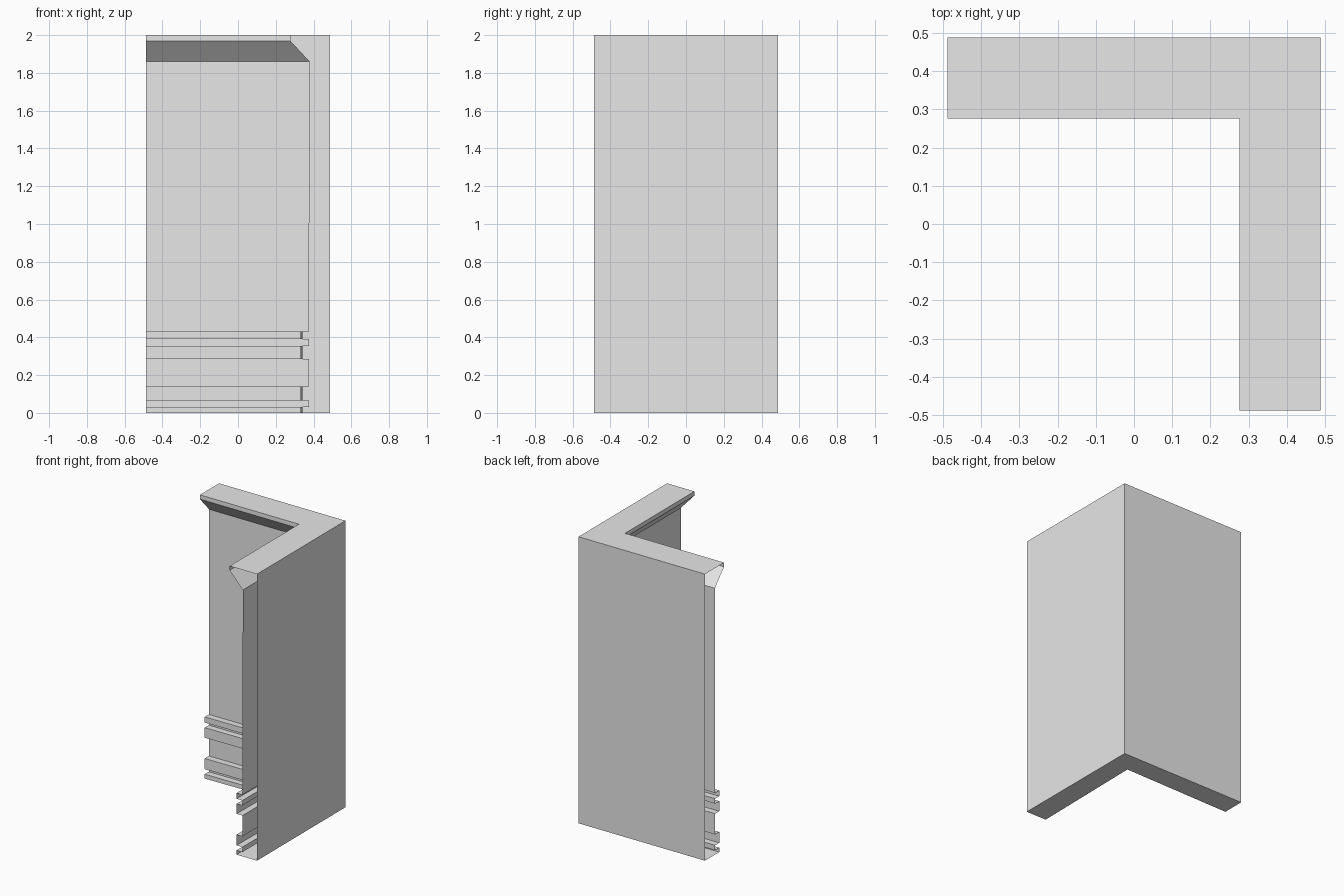
import bpy
import bmesh

cube = bpy.data.objects.get("Cube")
if cube:
    bpy.data.objects.remove(cube, do_unlink=True)

HALF = 0.488       # half the plan size
HEIGHT = 2.0
WALL = 0.112       # depth of the plain wall
STRIP = 0.158      # depth of the raised skirting strips
LIP = 0.211        # depth of the cornice lip
TAPER = 0.012      # strips get slightly shallower at the corner

# Single flat colour
grey = bpy.data.materials.new("plain_grey")
grey.use_nodes = True
colour = (0.8, 0.8, 0.8, 1)
grey.diffuse_color = colour
grey.node_tree.nodes["Principled BSDF"].inputs["Base Color"].default_value = colour

# Cross-section as (depth from the outer face, height): outer face, top, cornice
profile = [(0, 0), (0, HEIGHT), (LIP, HEIGHT), (LIP, 1.97), (WALL - 0.003, 1.86)]

# Raised skirting strips, from the highest down to the floor
for low, high in [(0.39, 0.43), (0.285, 0.355), (0.14, 0.14), (0, 0.03)]:
    if low == high:
        low = 0.065
    profile += [(WALL, high), (STRIP, high), (STRIP, low)]
    if low > 0:
        profile.append((WALL, low))


def corner_depth(d):
    return d - TAPER if d == STRIP else d


# Sweep the section along the two wings, mitred at the corner, ends left open
bm = bmesh.new()
right_end = [bm.verts.new((HALF - d, -HALF, z)) for d, z in profile]
corner = [bm.verts.new((HALF - corner_depth(d), HALF - corner_depth(d), z))
          for d, z in profile]
back_end = [bm.verts.new((-HALF, HALF - d, z)) for d, z in profile]

count = len(profile)
for a, b in ((right_end, corner), (corner, back_end)):
    for i in range(count):
        j = (i + 1) % count
        bm.faces.new((a[i], b[i], b[j], a[j]))

mesh = bpy.data.meshes.new("corner_wall")
bm.to_mesh(mesh)
bm.free()
mesh.materials.append(grey)
wall = bpy.data.objects.new("corner_wall", mesh)
bpy.context.collection.objects.link(wall)
